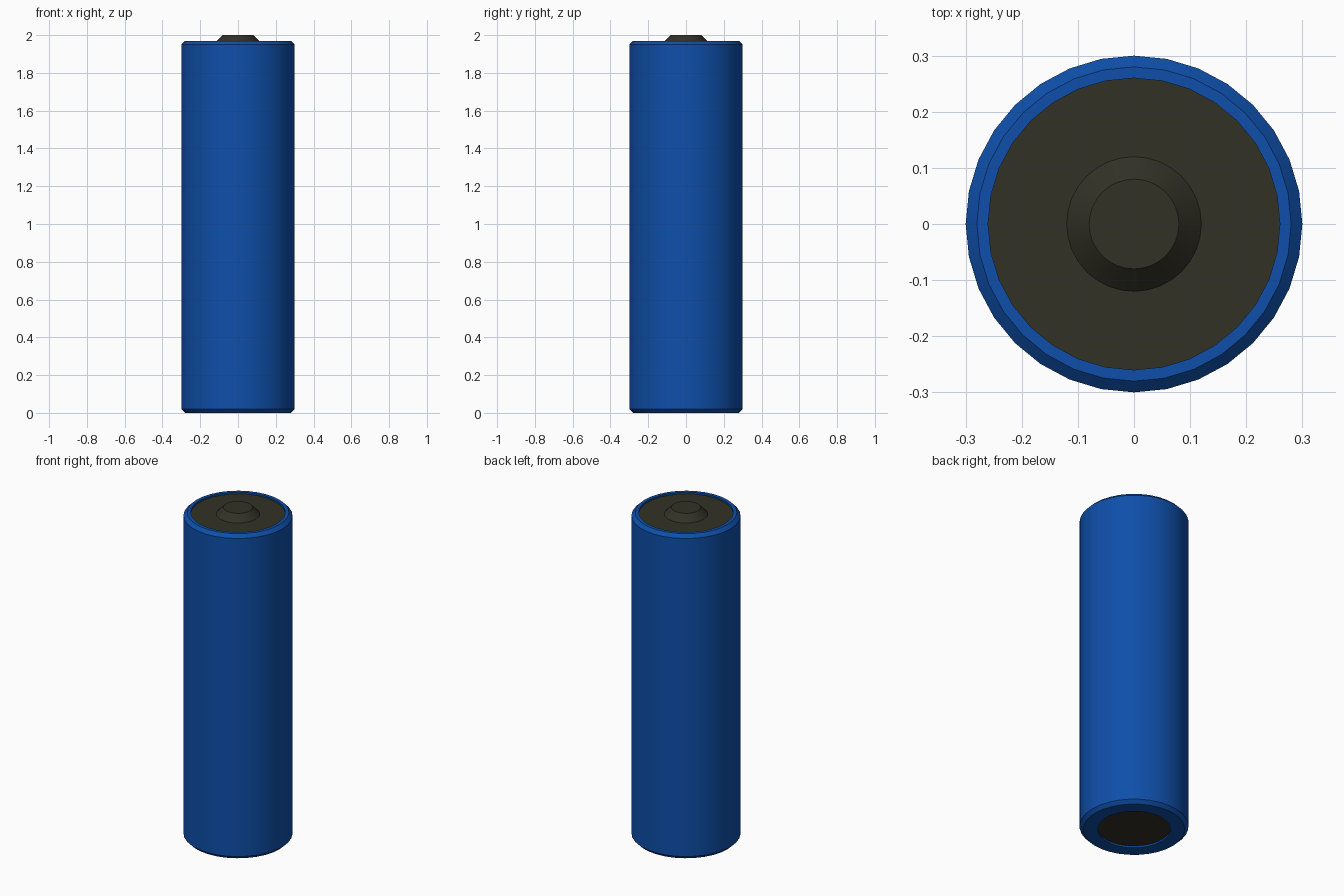
import bpy, bmesh, math

if "Cube" in bpy.data.objects:
    bpy.data.objects.remove(bpy.data.objects["Cube"])

SIDES = 32


def material(name, rgb):
    m = bpy.data.materials.new(name)
    m.diffuse_color = (*rgb, 1.0)
    m.use_nodes = True
    m.node_tree.nodes["Principled BSDF"].inputs["Base Color"].default_value = m.diffuse_color
    return m


def lathe(name, profile, mat):
    """Revolve (radius, z) points around z; radius 0 makes a pole."""
    bm = bmesh.new()
    rings = []
    for r, z in profile:
        if r == 0:
            rings.append([bm.verts.new((0, 0, z))] * SIDES)
        else:
            rings.append([bm.verts.new((r * math.cos(2 * math.pi * i / SIDES),
                                        r * math.sin(2 * math.pi * i / SIDES), z))
                          for i in range(SIDES)])
    for a, b in zip(rings, rings[1:]):
        for i in range(SIDES):
            j = (i + 1) % SIDES
            bm.faces.new(list(dict.fromkeys((a[i], a[j], b[j], b[i]))))
    mesh = bpy.data.meshes.new(name)
    bm.to_mesh(mesh)
    bm.free()
    mesh.materials.append(mat)
    ob = bpy.data.objects.new(name, mesh)
    bpy.context.collection.objects.link(ob)
    bpy.ops.object.select_all(action='DESELECT')
    ob.select_set(True)
    bpy.context.view_layer.objects.active = ob
    bpy.ops.object.shade_smooth_by_angle(angle=math.radians(30))
    return ob


blue = material("blue", (0.0045, 0.078, 0.40))
dark = material("dark_olive", (0.032, 0.031, 0.019))

# Blue sleeve with chamfered ends and shallow recesses
lathe("sleeve", [(0.2, 0.01), (0.2, 0), (0.28, 0), (0.3, 0.02), (0.3, 1.95),
                 (0.28, 1.97), (0.26, 1.97), (0.26, 1.96)], blue)

# Top plate with raised contact button
lathe("top_terminal", [(0.26, 1.96), (0.12, 1.96), (0.08, 2.0), (0, 2.0)], dark)

# Bottom contact plate
lathe("bottom_terminal", [(0, 0.01), (0.2, 0.01)], dark)
